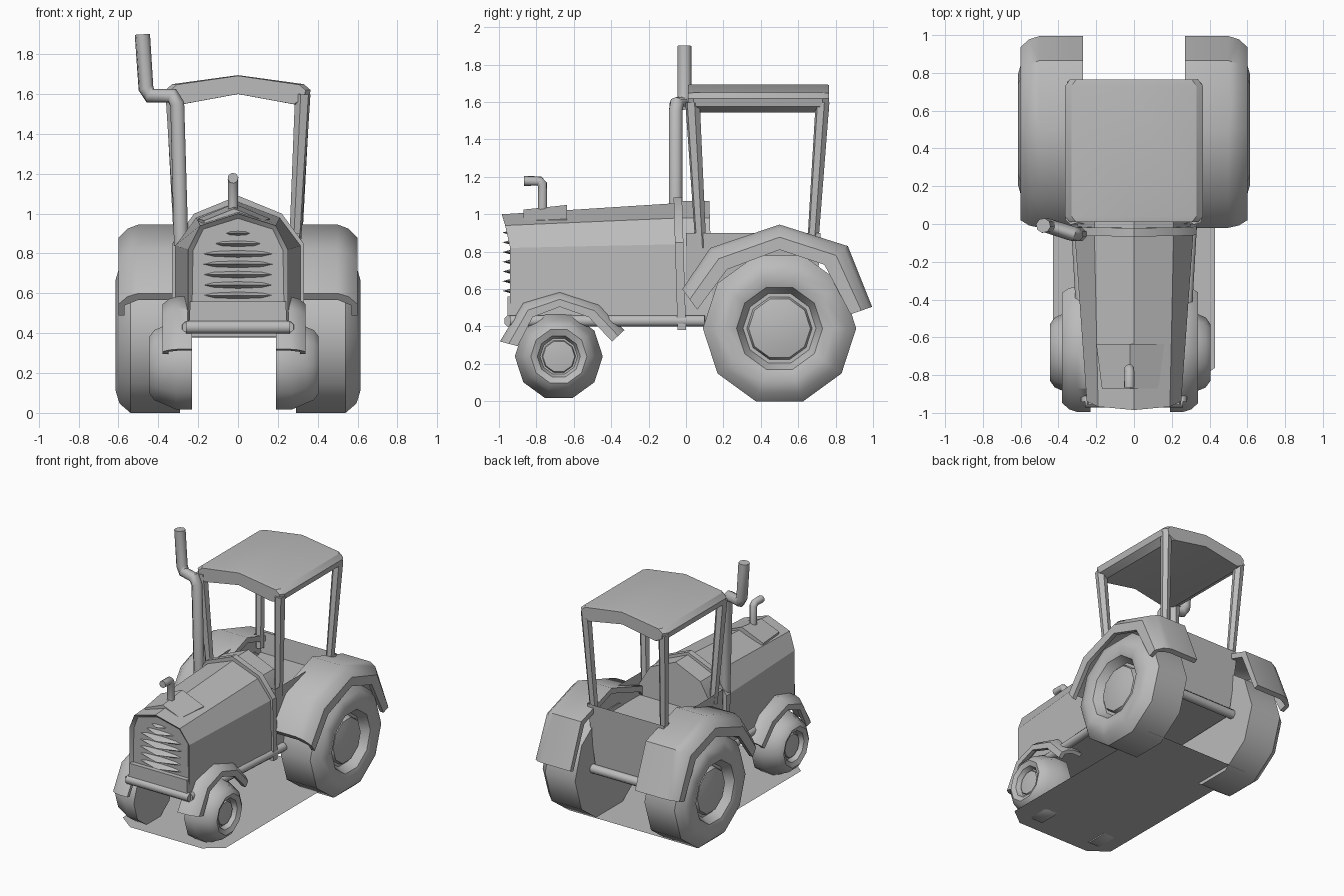
import bpy, bmesh, math
from mathutils import Vector, Matrix

cube = bpy.data.objects.get("Cube")
if cube:
    bpy.data.objects.remove(cube)

grey = bpy.data.materials.new("plain grey")
grey.use_nodes = True
grey.diffuse_color = (0.5, 0.5, 0.5, 1)
grey.node_tree.nodes["Principled BSDF"].inputs["Base Color"].default_value = (0.5, 0.5, 0.5, 1)


def finish(name, bm, angle=35):
    """Turn a bmesh into a grey object, smooth below the given angle."""
    bmesh.ops.recalc_face_normals(bm, faces=bm.faces)
    mesh = bpy.data.meshes.new(name)
    bm.to_mesh(mesh)
    bm.free()
    mesh.materials.append(grey)
    obj = bpy.data.objects.new(name, mesh)
    bpy.context.collection.objects.link(obj)
    bpy.ops.object.select_all(action='DESELECT')
    obj.select_set(True)
    bpy.context.view_layer.objects.active = obj
    bpy.ops.object.shade_smooth_by_angle(angle=math.radians(angle))
    return obj


def skin(rings, closed=False):
    """Bridge matching rings of points, capping the ends unless closed."""
    bm = bmesh.new()
    loops = [[bm.verts.new(p) for p in ring] for ring in rings]
    n = len(loops[0])
    pairs = list(zip(loops, loops[1:]))
    if closed:
        pairs.append((loops[-1], loops[0]))
    for a, b in pairs:
        for i in range(n):
            j = (i + 1) % n
            bm.faces.new((a[i], a[j], b[j], b[i]))
    if not closed:
        bm.faces.new(loops[0])
        bm.faces.new(loops[-1])
    return bm


def arch(y, half, lean=lambda z: 0):
    """Symmetric ring across x from half-profile points (x, z), bottom to top."""
    pts = half + [(-x, z) for x, z in reversed(half) if x > 0]
    return [(x, y + lean(z), z) for x, z in pts]


def tube(name, path, radii, sides=8):
    """Round tube along a path with mitred joints."""
    pts = [Vector(p) for p in path]
    if not isinstance(radii, list):
        radii = [radii] * len(pts)
    rings = []
    side = None
    for i, p in enumerate(pts):
        d_in = (p - pts[max(i - 1, 0)]).normalized()
        d_out = (pts[min(i + 1, len(pts) - 1)] - p).normalized()
        d = (d_in + d_out).normalized()
        if side is None:
            side = d.orthogonal()
        side = (side - d * side.dot(d)).normalized()
        other = d.cross(side)
        turn = [2 * math.pi * (k + 0.5) / sides for k in range(sides)]
        rings.append([p + radii[i] * (side * math.cos(t) + other * math.sin(t)) for t in turn])
    return finish(name, skin(rings), 50)


def wheel(name, s, offset, y, z, profile):
    """Ten-sided wheel turned from (x, radius) points."""
    rings = []
    for k in range(10):
        t = math.radians(36 * k)
        rings.append([(s * x + offset, y + r * math.cos(t), z + r * math.sin(t)) for x, r in profile])
    bm = skin(rings, closed=True)
    bmesh.ops.remove_doubles(bm, verts=bm.verts, dist=0.0001)
    return finish(name, bm, 40)


def fender(name, s, offset, outer, inner, x0, x1, x2):
    """Curved guard with a rounded outer shoulder and a hollow underside."""
    rings = []
    for o, i in zip(outer, inner):
        o, i = Vector(o), Vector(i)
        section = [(x0, 0), (x1, 0), (x1 * .45 + x2 * .55, .15), (x2, .5), (x2, 1),
                   (x2 - .03, 1), (x2 - .03, .55), (x1, .3), (x0, .3)]
        ring = []
        for x, f in section:
            p = o.lerp(i, f)
            ring.append((s * x + offset, p.x, p.y))
        rings.append(ring)
    return finish(name, skin(rings), 40)


# Wheels and fenders
rear_tyre = [(.29, 0), (.29, .41), (.54, .41), (.595, .36), (.615, .29), (.595, .23),
             (.53, .195), (.53, .175), (.56, .165), (.575, .1), (.58, 0)]
front_tyre = [(.21, 0), (.21, .235), (.29, .235), (.365, .2), (.4, .185), (.425, .15),
              (.41, .115), (.375, .1), (.375, .09), (.39, .085), (.4, 0)]
rear_outer = [(-.02, .6), (.13, .82), (.5, .945), (.865, .83), (.995, .505)]
rear_inner = [(.06, .49), (.22, .705), (.5, .81), (.74, .73), (.88, .465)]
front_outer = [(-.995, .32), (-.87, .525), (-.675, .585), (-.46, .52), (-.33, .38)]
front_inner = [(-.9, .295), (-.82, .45), (-.675, .505), (-.52, .45), (-.395, .32)]
for s, side in ((1, "left"), (-1, "right")):
    wheel(side + "_rear_wheel", s, 0, .5, .39, rear_tyre)
    wheel(side + "_front_wheel", s, -.02, -.68, .24, front_tyre)
    fender(side + "_rear_fender", s, 0, rear_outer, rear_inner, .27, .5, .6)
    fender(side + "_front_fender", s, -.02, front_outer, front_inner, .21, .28, .36)

# Engine hood with a recessed grille at the front
front_half = [(.25, .42), (.25, .82), (.19, .94), (0, 1.0)]
rear_half = [(.315, .42), (.315, .84), (.21, .98), (0, 1.06)]
bm = skin([arch(-.94, front_half, lambda z: -.045 * max(0, (z - .85) / .15)), arch(-.04, rear_half)])
bm.normal_update()
bm.faces.ensure_lookup_table()
nose = min(bm.faces, key=lambda f: f.calc_center_median().y)
bmesh.ops.recalc_face_normals(bm, faces=bm.faces)
bmesh.ops.inset_region(bm, faces=[nose], thickness=.025, depth=-.02)
finish("engine_hood", bm, 30)

# Chin under the grille
chin = [(.245, .46), (.24, .56)]
finish("chin_panel", skin([arch(-.955, chin), arch(-.9, chin)]))

# Grille louvres
for k in range(7):
    z = .59 + .052 * k
    bm = bmesh.new()
    bmesh.ops.create_cone(bm, cap_ends=True, segments=8, radius1=1, radius2=.02, depth=1)
    width = .2 if k < 5 else .2 - .045 * (k - 4)
    bmesh.ops.scale(bm, vec=(width, .02, .07), verts=bm.verts)
    bmesh.ops.rotate(bm, cent=(0, 0, 0), matrix=Matrix.Rotation(math.pi / 2, 3, 'X'), verts=bm.verts)
    bmesh.ops.translate(bm, vec=(0, -.945, z), verts=bm.verts)
    finish(f"grille_louvre_{k + 1}", bm)

# Firewall ring and dashboard
wall = [(.33, .38), (.33, .85), (.22, 1.0), (0, 1.09)]
lean = lambda z: -.03 * (z - .38)
finish("firewall", skin([arch(-.045, wall, lean), arch(0, wall, lean)]))
dash = [(.3, .42), (.3, .83), (.21, .98), (0, 1.07)]
finish("dashboard", skin([arch(-.03, dash), arch(.13, dash, lambda z: -.03 * (z - .9))]))

# Cab tub with a sunken floor
tub_front = [(.29, .4), (.31, .9)]
tub_rear = [(.27, .4), (.32, .9)]
bm = skin([arch(.0, tub_front), arch(.69, tub_rear, lambda z: .06 * (z - .4))])
bmesh.ops.recalc_face_normals(bm, faces=bm.faces)
top = max(bm.faces, key=lambda f: f.calc_center_median().z)
bmesh.ops.inset_region(bm, faces=[top], thickness=.03, depth=0)
bmesh.ops.translate(bm, vec=(0, 0, -.15), verts=top.verts)
finish("cab_tub", bm)

# Chassis rails and bars
for s, side in ((1, "left"), (-1, "right")):
    tube(side + "_chassis_rail", [(s * .25, -.94, .43), (s * .31, .1, .43)], .032)
tube("front_bar", [(-.26, -.94, .43), (.26, -.94, .43)], .034)
tube("rear_bar", [(-.29, .7, .41), (.29, .7, .41)], .034)

# Roof with a shallow ridge and rounded rim
roof = [(.30, 1.545), (.355, 1.575), (.365, 1.62), (.33, 1.65), (0, 1.695)]
ring = [(0, 1.6)] + roof
loop = ring + [(-x, z) for x, z in reversed(roof[:-1])]


def roof_ring(y, k):
    return [(x * k, y, 1.61 + (z - 1.61) * (k if abs(x) > 0 else .5 + k / 2)) for x, z in loop]


finish("cab_roof", skin([roof_ring(.01, .93), roof_ring(.04, 1), roof_ring(.73, 1), roof_ring(.765, .93)]), 30)

# Cab posts
for s, side in ((1, "left"), (-1, "right")):
    tube(side + "_front_post", [(s * .285, .08, .82), (s * .325, .035, 1.6)], [.03, .04], 6)
    tube(side + "_rear_post", [(s * .29, .675, .8), (s * .325, .73, 1.6)], [.03, .038], 6)

# Exhaust stack
tube("exhaust_pipe", [(-.285, -.055, .84), (-.305, -.055, 1.55), (-.33, -.05, 1.592), (-.44, -.015, 1.592),
                      (-.462, -.008, 1.63), (-.48, -.008, 1.9)], .039)

# Hood plate and air intake
plate_front = [(-.17, .965), (-.02, 1.025), (.13, .965), (.13, .95), (-.17, .95)]
plate_rear = [(-.2, .975), (-.02, 1.05), (.16, .975), (.16, .96), (-.2, .96)]
finish("hood_plate", skin([[(x, -.87, z) for x, z in plate_front], [(x, -.635, z) for x, z in plate_rear]]), 20)
tube("air_intake", [(-.025, -.768, 1.0), (-.025, -.768, 1.16), (-.025, -.785, 1.178), (-.025, -.865, 1.178)], .027)

# Flat base sheet
edge = [(.43, .67), (.43, -.76), (.3, -.86)]
bm = bmesh.new()
outline = edge + [(-x, y) for x, y in reversed(edge)]
bm.faces.new([bm.verts.new((x, y, .025)) for x, y in outline])
finish("base_sheet", bm)
